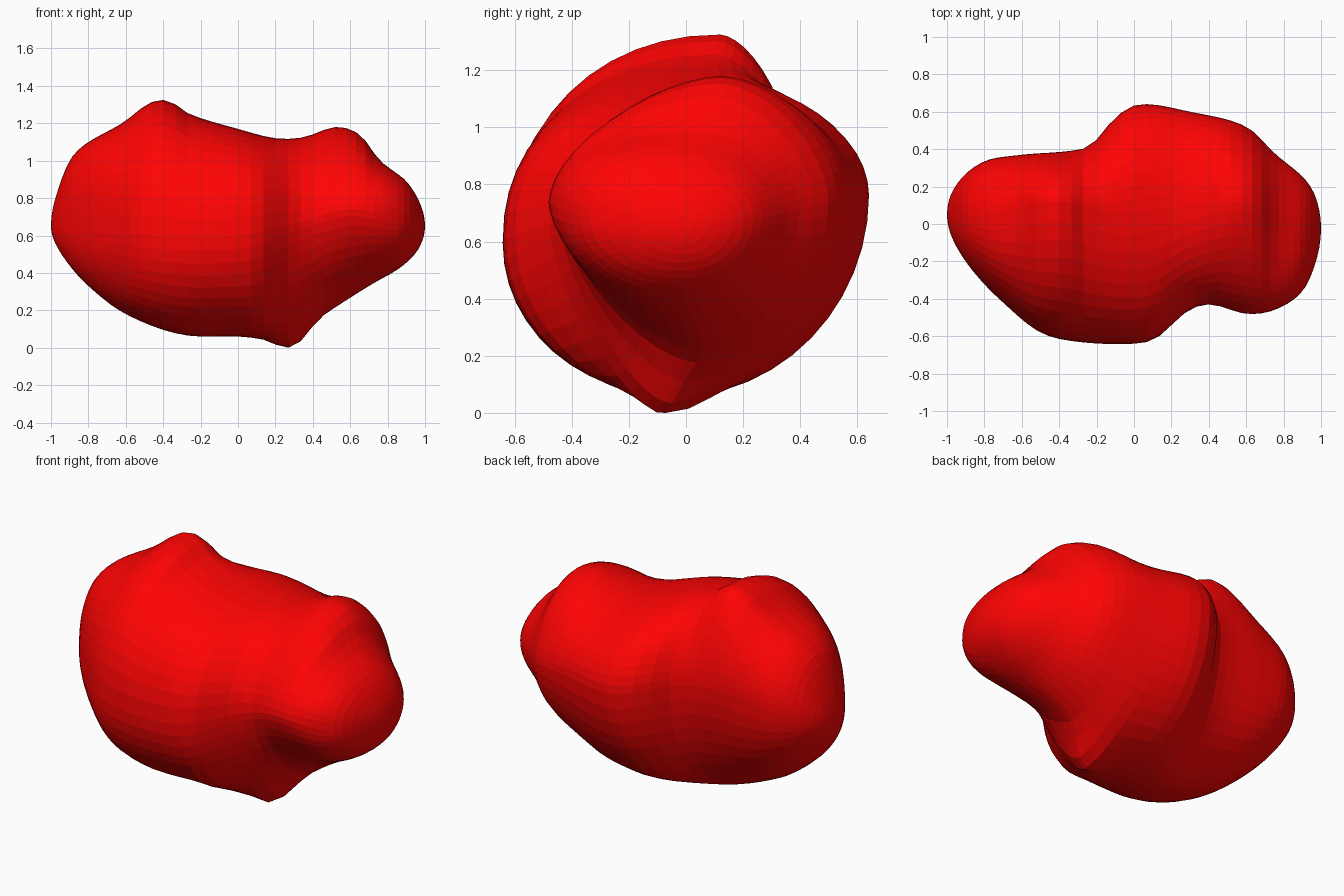
import bpy, bmesh
from math import acos, cos, sin, pi, exp

if "Cube" in bpy.data.objects:
    bpy.data.objects.remove(bpy.data.objects["Cube"])

RINGS, SIDES = 46, 48


# Smooth curve through (x, value) points, eased so both ends close roundly
def curve(*pts):
    ts = [acos(max(-1, min(1, -p[0]))) for p in pts]
    vs = [p[1] for p in pts]
    n = len(pts)
    slopes = []
    for i in range(n):
        a, b = max(i - 1, 0), min(i + 1, n - 1)
        slopes.append((vs[b] - vs[a]) / (ts[b] - ts[a]))

    def value(t):
        i = max(k for k in range(n - 1) if ts[k] <= t + 1e-9)
        h = ts[i + 1] - ts[i]
        u = (t - ts[i]) / h
        return ((2*u**3 - 3*u*u + 1) * vs[i] + (u**3 - 2*u*u + u) * h * slopes[i]
                + (3*u*u - 2*u**3) * vs[i + 1] + (u**3 - u*u) * h * slopes[i + 1])
    return value


# Outlines seen from the front (top, bottom) and from above (front, back)
top_z = curve((-1, .65), (-.97, .82), (-.88, 1.03), (-.62, 1.2), (-.47, 1.31), (-.37, 1.32),
              (-.26, 1.25), (0, 1.17), (.2, 1.12), (.35, 1.125), (.52, 1.18), (.65, 1.14),
              (.76, 1.0), (.9, .89), (.97, .78), (1, .65))
bottom_z = curve((-1, .65), (-.95, .51), (-.8, .33), (-.6, .18), (-.3, .07), (0, .06), (.14, .05),
                 (.28, .05), (.36, .09), (.45, .17), (.7, .33), (.87, .43), (.96, .52), (1, .65))
front_y = curve((-1, .05), (-.97, -.08), (-.9, -.2), (-.7, -.42), (-.5, -.58), (-.3, -.63),
                (0, -.64), (.12, -.61), (.28, -.47), (.4, -.43), (.6, -.48), (.75, -.46),
                (.9, -.36), (.97, -.21), (1, -.02))
back_y = curve((-1, .05), (-.95, .21), (-.8, .335), (-.6, .37), (-.28, .4), (-.2, .45),
               (-.1, .57), (.03, .64), (.3, .6), (.6, .52), (.76, .37), (.95, .19), (1, -.02))

# Where the ridge, keel and flanks run
ridge_y = curve((-1, .05), (-.8, .05), (-.4, .12), (-.1, .06), (.3, .1), (.55, .12),
                (.7, .09), (.85, -.03), (1, -.02))
keel_y = curve((-1, .05), (-.6, -.1), (-.1, -.02), (.28, -.07), (.5, .05), (.8, .0), (1, -.02))
front_z = curve((-1, .65), (-.5, .6), (0, .6), (.35, .68), (.6, .74), (.85, .7), (1, .65))
back_z = curve((-1, .65), (-.5, .82), (-.2, .8), (.1, .76), (.5, .76), (.8, .7), (1, .65))

# Fullness of the cross-section quarters (2 is an ellipse)
full_front_top = curve((-1, 2.1), (-.75, 2.5), (-.4, 2.12), (.1, 2.3), (.35, 2), (.55, 1.62),
                       (.68, 1.8), (.82, 2.4), (1, 2))
full_front_bottom = curve((-1, 2), (.05, 2), (.3, 1.55), (.6, 1.6), (.85, 2), (1, 2))
full_back_top = curve((-1, 2), (-.65, 2), (-.4, 1.68), (-.2, 1.75), (.1, 2), (.35, 1.95),
                      (.6, 1.7), (.85, 2), (1, 2))
full_back_bottom = curve((-1, 2), (-.7, 2.1), (-.3, 1.85), (0, 2), (.28, 1.9), (.6, 1.9), (1, 2))


def section_point(t, a):
    c, s = cos(a), sin(a)
    if s >= 0:
        power = (full_back_top if c >= 0 else full_front_top)(t)
    else:
        power = (full_back_bottom if c >= 0 else full_front_bottom)(t)
    mid_y, side_y = (ridge_y if s >= 0 else keel_y)(t), (back_y if c >= 0 else front_y)(t)
    mid_z, end_z = (back_z if c >= 0 else front_z)(t), (top_z if s >= 0 else bottom_z)(t)
    x = -cos(t)
    y = mid_y + (side_y - mid_y) * abs(c) ** (2 / power)
    z = mid_z + (end_z - mid_z) * abs(s) ** (2 / power)
    # Small knob that the boulder stands on
    if s < 0:
        z -= .055 * exp(-((x - .28) / .1) ** 2 - ((y + .08) / .16) ** 2)
    return (x, y, max(z, 0))


# Boulder body lofted from left to right
bm = bmesh.new()
rings = [[bm.verts.new(section_point(pi * i / RINGS, 2 * pi * j / SIDES)) for j in range(SIDES)]
         for i in range(1, RINGS)]
left, right = bm.verts.new((-1, .05, .65)), bm.verts.new((1, -.02, .65))
for j in range(SIDES):
    k = (j + 1) % SIDES
    bm.faces.new((left, rings[0][j], rings[0][k]))
    bm.faces.new((right, rings[-1][k], rings[-1][j]))
    for a, b in zip(rings, rings[1:]):
        bm.faces.new((a[j], b[j], b[k], a[k]))
bmesh.ops.recalc_face_normals(bm, faces=bm.faces)
mesh = bpy.data.meshes.new("boulder")
bm.to_mesh(mesh)
bm.free()
boulder = bpy.data.objects.new("boulder", mesh)
bpy.context.collection.objects.link(boulder)

# Red surface
red = bpy.data.materials.new("red")
red.diffuse_color = (1.0, 0.001, 0.001, 1)
red.use_nodes = True
red.node_tree.nodes["Principled BSDF"].inputs["Base Color"].default_value = red.diffuse_color
mesh.materials.append(red)
